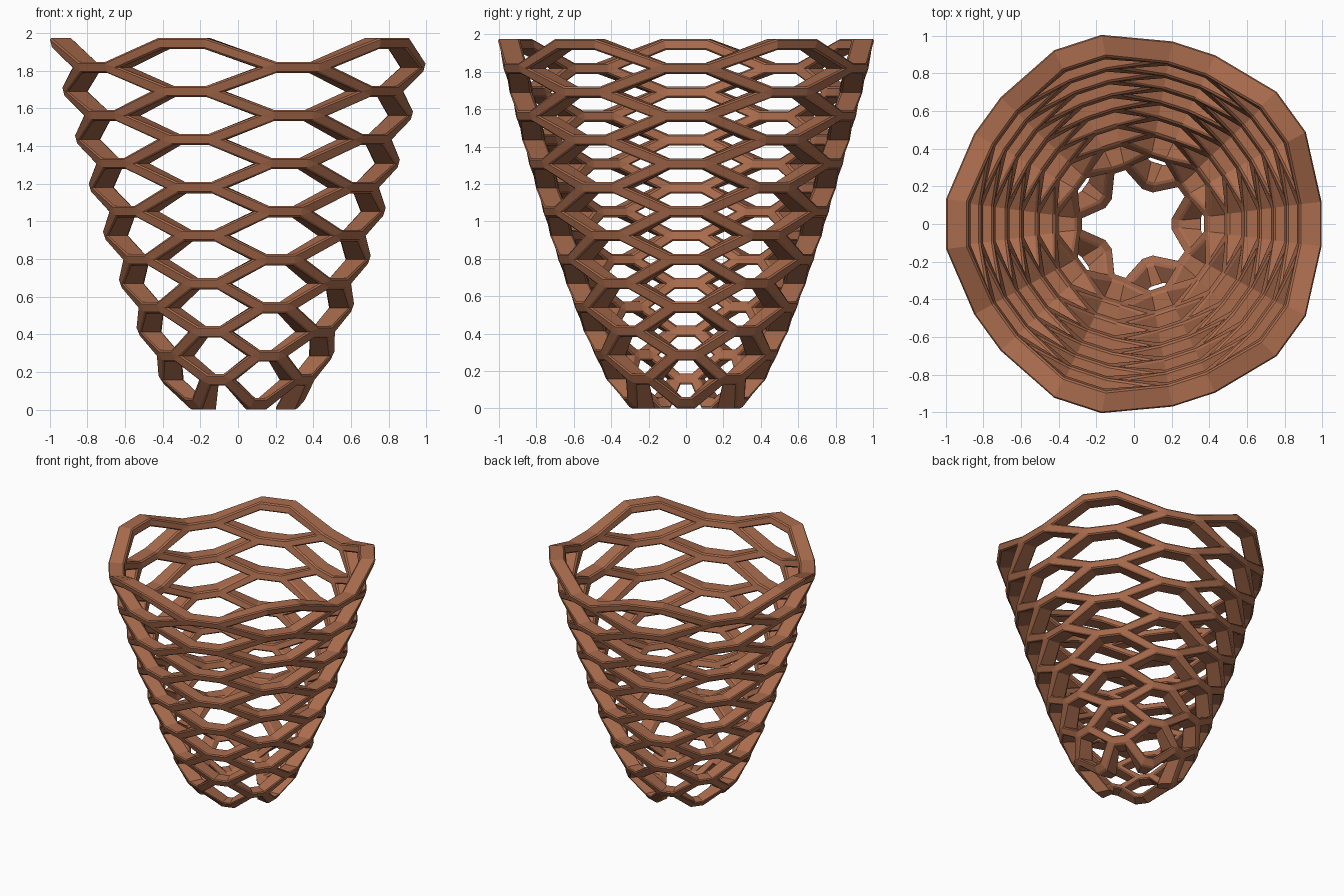
import bpy, bmesh
from math import cos, sin, radians, degrees, hypot

if "Cube" in bpy.data.objects:
    bpy.data.objects.remove(bpy.data.objects["Cube"])

COLS, PITCH, HALF = 10, 36.0, 7.2       # columns round the bowl, half angle of a level bar
D, Z0, TOP = 0.1277, 0.03, 15           # level spacing, first level, last level
DEPTH, H, B = 0.12, 0.03, 0.009         # strut depth, half width, bevel
OFFSET_X = 0.015
RADII = [.325, .43, .49, .55, .598, .645, .688, .731, .769, .808,
         .845, .882, .916, .95, .983, 1.017]
# strut section: (half width, distance in from outer surface)
LAYERS = [(H - B, 0), (H, B), (H, DEPTH - B), (H - B, DEPTH)]


def radius(z):
    t = (z - Z0) / D
    i = max(0, min(TOP - 1, int(t)))
    return RADII[i] + (RADII[i + 1] - RADII[i]) * (t - i)


def point(ang, z, layer):
    r = radius(z) - LAYERS[layer][1]
    a = radians(ang)
    return (r * cos(a) + OFFSET_X, r * sin(a), z)


def spans(k, h):
    # angular set-back of the hole corners at level k: (side corner, bar corner)
    R = RADII[k]
    W = R * radians(PITCH - 2 * HALF)
    L = hypot(W, D)
    return degrees(h * L / D / R), degrees(h * (L - W) / D / R)


def rim_corner(c, k, sx, layer):
    h = LAYERS[layer][0]
    z = Z0 + k * D + (h if k else -h)
    return point(c * PITCH + sx * (HALF + spans(k, h)[1]), z, layer)


def corner(c, m, sx, sz, layer):
    # corner of the hexagonal hole in column c, centred on level m
    h = LAYERS[layer][0]
    k = m + sz
    z = Z0 + k * D
    if sz == 0:
        if m in (0, TOP):
            return rim_corner(c + sx, k, -sx, layer)
        return point(c * PITCH + sx * (PITCH - HALF - spans(k, h)[0]), z, layer)
    if m in (-1, TOP + 1):
        return rim_corner(c, k, sx, layer)
    return point(c * PITCH + sx * (HALF - spans(k, h)[1]), z - sz * h, layer)


bm = bmesh.new()


def face(*pts):
    bm.faces.new([bm.verts.new(p) for p in pts])


# walls of every hole, including the open rims
RING = [(1, 0), (1, 1), (-1, 1), (-1, 0), (-1, -1), (1, -1)]
for c in range(COLS):
    for m in range(-1, TOP + 2):
        if (c + m) % 2 == 0:
            continue
        for i in range(6):
            a, b = RING[i], RING[(i + 1) % 6]
            if not all(0 <= m + s[1] <= TOP for s in (a, b)):
                continue
            for l in range(3):
                face(corner(c, m, *a, l), corner(c, m, *b, l),
                     corner(c, m, *b, l + 1), corner(c, m, *a, l + 1))

# outer and inner strut faces
for l in (0, 3):
    for c in range(COLS):
        for k in range(TOP + 1):
            if (c + k) % 2:
                continue
            # level bar
            face(corner(c, k + 1, -1, -1, l), corner(c, k + 1, 1, -1, l),
                 corner(c, k - 1, 1, 1, l), corner(c, k - 1, -1, 1, l))
            for s in (-1, 1):
                # three-way joint
                if 0 < k < TOP:
                    face(corner(c, k + 1, s, -1, l), corner(c, k - 1, s, 1, l),
                         corner(c + s, k, -s, 0, l))
                # slanted strut up to the neighbouring column
                if k < TOP:
                    face(corner(c, k + 1, s, -1, l), corner(c, k + 1, s, 0, l),
                         corner(c + s, k, -s, 1, l), corner(c + s, k, -s, 0, l))

bmesh.ops.remove_doubles(bm, verts=bm.verts[:], dist=1e-5)
bmesh.ops.recalc_face_normals(bm, faces=bm.faces[:])

mesh = bpy.data.meshes.new("honeycomb_basket")
bm.to_mesh(mesh)
bm.free()
basket = bpy.data.objects.new("honeycomb_basket", mesh)
bpy.context.collection.objects.link(basket)

# terracotta
mat = bpy.data.materials.new("terracotta")
mat.diffuse_color = (0.40, 0.15, 0.075, 1)
mat.use_nodes = True
mat.node_tree.nodes["Principled BSDF"].inputs["Base Color"].default_value = mat.diffuse_color
mesh.materials.append(mat)
